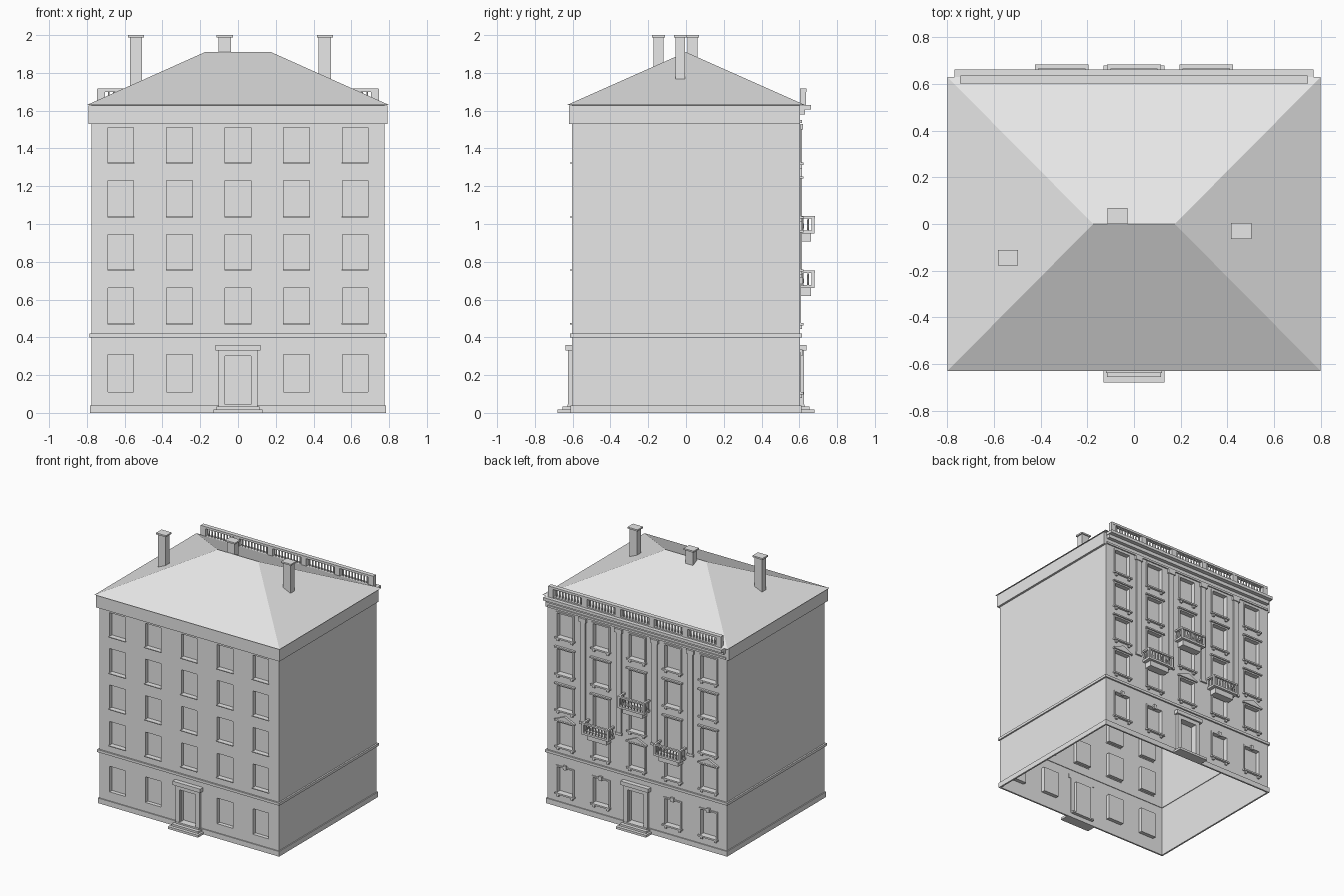
import bpy, bmesh
from mathutils import Vector, Matrix

cube = bpy.data.objects.get("Cube")
if cube:
    bpy.data.objects.remove(cube, do_unlink=True)

stone = bpy.data.materials.new("pale_stone")
stone.use_nodes = True
COLOUR = (0.8, 0.8, 0.8, 1)
stone.diffuse_color = COLOUR
stone.node_tree.nodes["Principled BSDF"].inputs["Base Color"].default_value = COLOUR

W, D, EAVE = 0.775, 0.603, 1.63          # half width, half depth, eave height
COLUMNS = [-0.62, -0.31, 0, 0.31, 0.62]
HALF = 0.068                             # half width of an opening
GROUND = (0.11, 0.31)
FLOORS = [(0.475, 0.66), (0.76, 0.945), (1.04, 1.23), (1.325, 1.51)]
DOOR = (0.045, 0.3)
FRONT, BACK = -1, 1


def finish(name, bm):
    mesh = bpy.data.meshes.new(name)
    bm.to_mesh(mesh)
    bm.free()
    mesh.materials.append(stone)
    obj = bpy.data.objects.new(name, mesh)
    bpy.context.collection.objects.link(obj)
    return obj


def add_box(bm, lo, hi):
    lo, hi = Vector(lo), Vector(hi)
    m = Matrix.Translation((lo + hi) / 2) @ Matrix.Diagonal((*(hi - lo), 1))
    bmesh.ops.create_cube(bm, size=1, matrix=m)


def on_wall(bm, side, x, half, z0, z1, out, inner=-0.005):
    """Box standing out from the front or back wall."""
    ys = sorted((side * (D + inner), side * (D + out)))
    add_box(bm, (x - half, ys[0], z0), (x + half, ys[1], z1))


def ring(bm, z0, z1, out, sides=(FRONT, BACK)):
    """Band around the house, made of wall strips."""
    for s in sides:
        on_wall(bm, s, 0, W + out, z0, z1, out)
    for s in (-1, 1):
        xs = sorted((s * (W - 0.005), s * (W + out)))
        add_box(bm, (xs[0], -D, z0), (xs[1], D, z1))


def openings(side, x):
    """Heights of all openings in one column of a facade."""
    result = [DOOR if x == 0 else GROUND] + list(FLOORS)
    if side == BACK and abs(x) == 0.31:
        result[2] = (0.68, FLOORS[1][1])
    if side == BACK and x == 0:
        result[3] = (0.965, FLOORS[2][1])
    return result


# Hollow shell with recessed openings
bm = bmesh.new()


def quad(points):
    bm.faces.new([bm.verts.new(p) for p in points])


for side in (FRONT, BACK):
    def P(x, z, depth=0):
        return (-side * x, side * (D - depth), z)

    def rect(x0, x1, z0, z1, depth=0):
        quad([P(x0, z0, depth), P(x1, z0, depth), P(x1, z1, depth), P(x0, z1, depth)])

    left = -W
    for x in COLUMNS:
        a, b, low = x - HALF, x + HALF, 0
        rect(left, a, 0, EAVE)
        for z0, z1 in openings(side, x):
            rect(a, b, low, z0)
            rect(a, b, z0, z1, 0.03)
            rim = [(a, z0), (b, z0), (b, z1), (a, z1)]
            for p, q in zip(rim, rim[1:] + rim[:1]):
                quad([P(*p), P(*q), P(*q, 0.03), P(*p, 0.03)])
            low = z1
        rect(a, b, low, EAVE)
        left = b
    rect(left, W, 0, EAVE)
for s in (-1, 1):
    quad([(s * W, -s * D, 0), (s * W, s * D, 0), (s * W, s * D, EAVE), (s * W, -s * D, EAVE)])
bmesh.ops.remove_doubles(bm, verts=bm.verts, dist=0.0005)
finish("walls", bm)

# Hipped roof
bm = bmesh.new()
e = [bm.verts.new((x, y, EAVE)) for x, y in ((-0.8, -0.63), (0.8, -0.63), (0.8, 0.63), (-0.8, 0.63))]
r = [bm.verts.new((x, 0, 1.91)) for x in (-0.175, 0.175)]
for face in ((e[0], e[1], r[1], r[0]), (e[1], e[2], r[1]), (e[2], e[3], r[0], r[1]), (e[3], e[0], r[0])):
    bm.faces.new(face)
finish("roof", bm)

# Bands around the house
bm = bmesh.new()
ring(bm, 0, 0.04, 0.008)
finish("plinth", bm)
bm = bmesh.new()
ring(bm, 0.4, 0.42, 0.012)
finish("string_course", bm)
bm = bmesh.new()
ring(bm, 1.53, EAVE - 0.002, 0.017, sides=(FRONT,))
finish("eave_cornice", bm)

# Chimneys with flat caps
bm = bmesh.new()
for x, y, base in ((-0.54, -0.145, 1.7), (0.46, -0.03, 1.7), (-0.07, 0.035, 1.85)):
    add_box(bm, (x - 0.033, y - 0.026, base), (x + 0.033, y + 0.026, 1.99))
    add_box(bm, (x - 0.043, y - 0.034, 1.988), (x + 0.043, y + 0.034, 2))
finish("chimneys", bm)

# Doorways and steps on both facades
for side, label in ((FRONT, "front"), (BACK, "back")):
    bm = bmesh.new()
    for s in (-1, 1):
        on_wall(bm, side, s * 0.086, 0.017, 0.03, 0.335, 0.022)
    on_wall(bm, side, 0, 0.1, 0.3, 0.335, 0.022)
    on_wall(bm, side, 0, 0.12, 0.33, 0.36, 0.035)
    finish(label + "_door_surround", bm)
    bm = bmesh.new()
    on_wall(bm, side, 0, 0.13, 0, 0.018, 0.077)
    on_wall(bm, side, 0, 0.115, 0.018, 0.033, 0.052)
    on_wall(bm, side, 0, 0.1, 0.033, 0.045, 0.025, -0.03)
    finish(label + "_steps", bm)

# Plain sills on the front
bm = bmesh.new()
for x in COLUMNS:
    for z, _ in FLOORS:
        on_wall(bm, FRONT, x, HALF + 0.004, z - 0.006, z, 0.01)
finish("front_sills", bm)

# Window surrounds, sills and caps on the back
trim, sills, caps = bmesh.new(), bmesh.new(), bmesh.new()
for x in COLUMNS:
    for i, (z0, z1) in enumerate(openings(BACK, x)):
        if i == 0 and x == 0:
            continue
        for s in (-1, 1):
            on_wall(trim, BACK, x + s * (HALF + 0.005), 0.006, z0, z1, 0.007)
        on_wall(trim, BACK, x, HALF + 0.011, z1, z1 + 0.011, 0.007)
        if z1 - z0 < 0.22:
            on_wall(sills, BACK, x, HALF + 0.017, z0 - 0.012, z0, 0.018)
            for s in (-1, 1):
                on_wall(sills, BACK, x + s * 0.06, 0.009, z0 - 0.03, z0 - 0.012, 0.012)
        if i == 0:
            on_wall(caps, BACK, x, 0.013, z1 - 0.008, z1 + 0.025, 0.014)
        elif i < 4:
            on_wall(caps, BACK, x, HALF + 0.02, z1 + 0.011, z1 + 0.022, 0.018)
finish("back_window_frames", trim)
finish("back_sills", sills)
finish("back_caps", caps)

# Low pediments over the first floor
bm = bmesh.new()
for x in (-0.62, 0, 0.62):
    tri = [bm.verts.new((x + dx, D, z)) for dx, z in ((0.088, 0.68), (-0.088, 0.68), (0, 0.72))]
    f = bm.faces.new(tri)
    out = bmesh.ops.extrude_face_region(bm, geom=[f])["geom"]
    bmesh.ops.translate(bm, vec=(0, 0.016, 0), verts=[v for v in out if isinstance(v, bmesh.types.BMVert)])
bmesh.ops.recalc_face_normals(bm, faces=bm.faces)
finish("pediments", bm)

# Pilasters with base and capital
bm = bmesh.new()
for x in (-0.465, -0.155, 0.155, 0.465):
    on_wall(bm, BACK, x, 0.022, 0.7, 1.51, 0.01)
    on_wall(bm, BACK, x, 0.028, 0.7, 0.72, 0.014)
    on_wall(bm, BACK, x, 0.032, 1.5, 1.53, 0.017)
finish("pilasters", bm)

# Stepped back cornice
bm = bmesh.new()
for half, z0, z1, out in ((0.77, 1.535, 1.55, 0.01), (0.765, 1.58, 1.607, 0.028), (0.77, 1.607, EAVE, 0.06)):
    on_wall(bm, BACK, 0, half, z0, z1, out)
finish("back_cornice", bm)


def baluster(bm, x, y, z0, z1):
    """Turned post: slim shaft with a swelling in its lower half."""
    h = z1 - z0
    for r1, r2, a, b in ((0.0035, 0.0065, 0, 0.3), (0.0065, 0.0035, 0.3, 1)):
        bmesh.ops.create_cone(bm, segments=8, radius1=r1, radius2=r2, depth=h * (b - a),
                              matrix=Matrix.Translation((x, y, z0 + h * (a + b) / 2)))


# Roof balustrade: posts, rails and balusters in five bays
bm = bmesh.new()
posts = [-0.725 + 0.29 * i for i in range(6)]
for x in posts:
    on_wall(bm, BACK, x, 0.022, 1.62, 1.715, 0.032, 0)
on_wall(bm, BACK, 0, 0.745, 1.62, 1.64, 0.03, 0.004)
on_wall(bm, BACK, 0, 0.745, 1.7, 1.717, 0.034, 0)
for x in posts[:-1]:
    for k in range(9):
        baluster(bm, x + 0.041 + k * 0.026, D + 0.017, 1.638, 1.702)
finish("roof_balustrade", bm)

# Balconies
for label, x, z in (("left", 0.31, 0.66), ("middle", 0, 0.95), ("right", -0.31, 0.66)):
    bm = bmesh.new()
    half, top = 0.113, z + 0.093
    on_wall(bm, BACK, x, half, z, z + 0.016, 0.078)
    on_wall(bm, BACK, x, 0.085, z - 0.042, z, 0.058)
    on_wall(bm, BACK, x, half, top - 0.013, top, 0.08, 0.063)
    for s in (-1, 1):
        on_wall(bm, BACK, x + s * 0.107, 0.008, top - 0.013, top, 0.08)
        on_wall(bm, BACK, x + s * 0.107, 0.008, z, top, 0.078, 0.062)
        for d in (0.015, 0.043):
            baluster(bm, x + s * 0.107, D + d, z + 0.014, top - 0.012)
    for k in range(-3, 4):
        baluster(bm, x + k * 0.026, D + 0.07, z + 0.014, top - 0.012)
    finish(label + "_balcony", bm)
